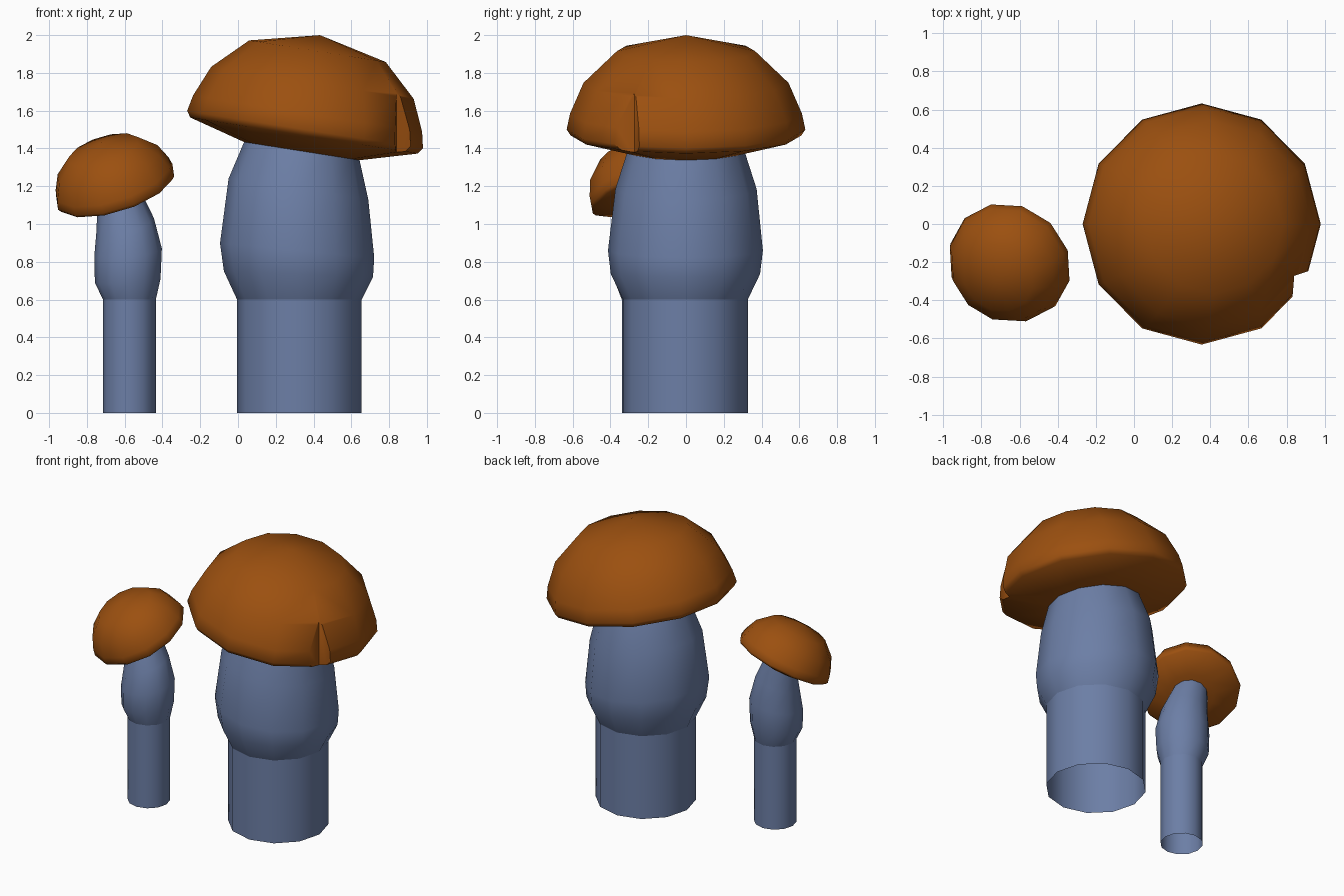
import bpy, bmesh, math
from mathutils import Vector

if "Cube" in bpy.data.objects:
    bpy.data.objects.remove(bpy.data.objects["Cube"])

SIDES = 12


def material(name, col):
    m = bpy.data.materials.new(name)
    m.diffuse_color = (*col, 1)
    m.use_nodes = True
    m.node_tree.nodes["Principled BSDF"].inputs["Base Color"].default_value = m.diffuse_color
    return m


CAP = material("orange_brown", (0.33, 0.08, 0.005))
STEM = material("slate_blue", (0.15, 0.21, 0.38))
UP = Vector((0, 0, 1))


def finish(ob, angle):
    me = ob.data
    me.polygons.foreach_set("use_smooth", [True] * len(me.polygons))
    me.set_sharp_from_angle(angle=math.radians(angle))


def loft(name, rings, mat, phase=0.0, pole=None, bottom=False, angle=50):
    """Skin rings given as (centre, radius, axis), optionally closed at both ends."""
    bm = bmesh.new()
    loops = []
    for c, r, n in rings:
        q = UP.rotation_difference(Vector(n).normalized())
        loops.append([])
        for i in range(SIDES):
            a = 2 * math.pi * i / SIDES + phase
            loops[-1].append(bm.verts.new(
                Vector(c) + q @ Vector((r * math.cos(a), r * math.sin(a), 0))))
    for lo, hi in zip(loops, loops[1:]):
        for i in range(SIDES):
            j = (i + 1) % SIDES
            bm.faces.new((lo[i], lo[j], hi[j], hi[i]))
    if pole is not None:
        p = bm.verts.new(pole)
        for i in range(SIDES):
            bm.faces.new((loops[-1][i], loops[-1][(i + 1) % SIDES], p))
    if bottom:
        bm.faces.new(loops[0][::-1])
    me = bpy.data.meshes.new(name)
    bm.to_mesh(me)
    bm.free()
    me.materials.append(mat)
    ob = bpy.data.objects.new(name, me)
    bpy.context.collection.objects.link(ob)
    finish(ob, angle)
    return ob


# Cap profile: radius and height along the cap axis
PROFILE = [(0.30, -0.118), (0.61, -0.032), (0.632, 0.0), (0.614, 0.085),
           (0.543, 0.25), (0.366, 0.42)]
APEX = 0.506


def cap(name, centre, axis, scale, phase=0.0):
    c, n = Vector(centre), Vector(axis).normalized()
    rings = [(c + n * h * scale, r * scale, n) for r, h in PROFILE]
    return loft(name, rings, CAP, phase, c + n * APEX * scale, True)


def stem(name, base, r, rings, axis):
    """Straight open tube, then a bulging part that bends towards the cap."""
    x, y = base
    loft(name + "_base", [((x, y, 0), r, UP), ((x, y, 0.6), r, UP)], STEM)
    bulge = [((x, y, 0.6), r, UP)]
    for cx, cy, z, rad, t in rings:
        bulge.append(((cx, cy, z), rad, UP.lerp(Vector(axis), t)))
    loft(name + "_bulge", bulge, STEM)


# Large mushroom
tilt = math.radians(9)
big_axis = (math.sin(tilt), 0, math.cos(tilt))
stem("large_stem", (0.325, -0.003), 0.33,
     [(0.32, -0.003, 0.735, 0.395, 0.25), (0.313, -0.003, 0.86, 0.41, 0.6),
      (0.32, 0, 1.185, 0.374, 0.95), (0.34, 0, 1.40, 0.305, 1.05)], big_axis)
big_cap = cap("large_cap", (0.355, 0, 1.50), big_axis, 1.0)

# Wedge-shaped split in the large cap's rim
inner, a, b = Vector((0.84, -0.272, 0)), Vector((0.832, -0.37, 0)), Vector((0.905, -0.25, 0))
outline = [inner, inner + (a - inner) * 2.5, Vector((1.15, -0.55, 0)), inner + (b - inner) * 3]
bm = bmesh.new()
face = bm.faces.new([bm.verts.new(p + UP * 1.1) for p in outline])
ext = bmesh.ops.extrude_face_region(bm, geom=[face])
bmesh.ops.translate(bm, vec=UP, verts=[g for g in ext["geom"] if isinstance(g, bmesh.types.BMVert)])
bmesh.ops.recalc_face_normals(bm, faces=bm.faces)
me = bpy.data.meshes.new("split_cutter")
bm.to_mesh(me)
bm.free()
me.materials.append(CAP)
cutter = bpy.data.objects.new("split_cutter", me)
bpy.context.collection.objects.link(cutter)
mod = big_cap.modifiers.new("split", 'BOOLEAN')
mod.operation = 'DIFFERENCE'
mod.solver = 'EXACT'
mod.object = cutter
dg = bpy.context.evaluated_depsgraph_get()
cut = bpy.data.meshes.new_from_object(big_cap.evaluated_get(dg))
big_cap.modifiers.clear()
big_cap.data = cut
bpy.data.objects.remove(cutter)
finish(big_cap, 50)

# Small mushroom, leaning to the front left
small_axis = Vector((-0.28, -0.366, 0.886)).normalized()
stem("small_stem", (-0.575, -0.2), 0.14,
     [(-0.584, -0.2, 0.70, 0.174, 0.2), (-0.582, -0.2, 0.85, 0.18, 0.4),
      (-0.597, -0.197, 1.0, 0.155, 0.7), (-0.63, -0.185, 1.14, 0.12, 1.0)], small_axis)
cap("small_cap", (-0.65, -0.2, 1.197), small_axis, 0.525, math.radians(15))
